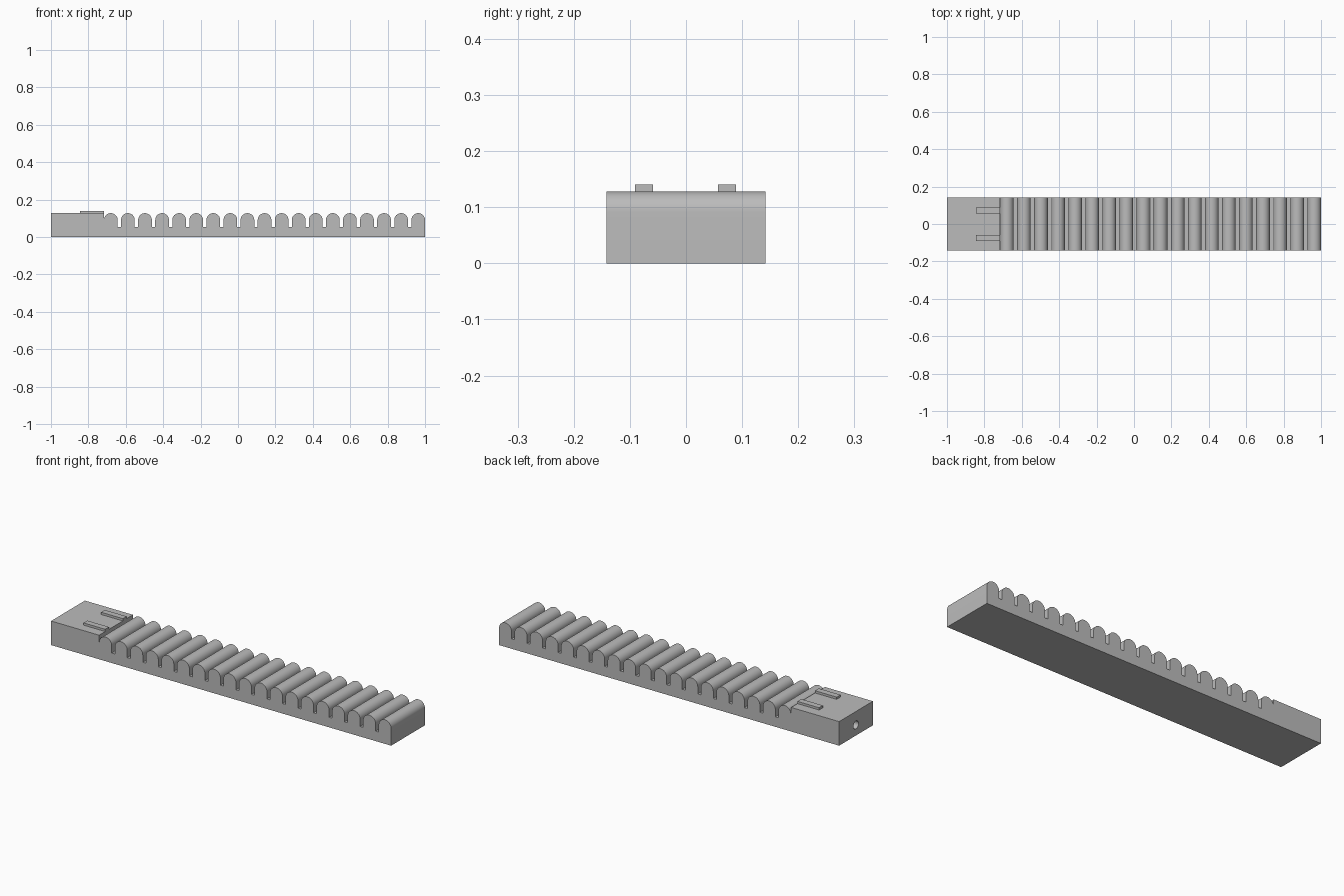
import bpy, bmesh, math
from mathutils import Matrix

cube = bpy.data.objects.get("Cube")
if cube:
    bpy.data.objects.remove(cube)

HALF_WIDTH = 0.142
TOP = 0.128
RIBS = 19
PITCH = 0.0913
RADIUS = 0.0365
SLOT_FLOOR = 0.053
ARC_STEPS = 20

grey = bpy.data.materials.new("Soft grey")
grey.use_nodes = True
colour = (0.5, 0.5, 0.5, 1)
grey.diffuse_color = colour
grey.node_tree.nodes["Principled BSDF"].inputs["Base Color"].default_value = colour


def make_object(name, bm):
    bmesh.ops.recalc_face_normals(bm, faces=bm.faces)
    mesh = bpy.data.meshes.new(name)
    bm.to_mesh(mesh)
    bm.free()
    mesh.materials.append(grey)
    obj = bpy.data.objects.new(name, mesh)
    bpy.context.collection.objects.link(obj)
    return obj


def extrude_profile(name, points, y0, y1):
    bm = bmesh.new()
    face = bm.faces.new([bm.verts.new((x, y0, z)) for x, z in points])
    result = bmesh.ops.extrude_face_region(bm, geom=[face])
    verts = [v for v in result["geom"] if isinstance(v, bmesh.types.BMVert)]
    bmesh.ops.translate(bm, verts=verts, vec=(0, y1 - y0, 0))
    return make_object(name, bm)


# Side profile: flat end block, then round-topped ribs parted by narrow slots
first = 1 - RADIUS - (RIBS - 1) * PITCH
block_end = first - RADIUS
arc_z = TOP - RADIUS
profile = [(1, 0), (-1, 0), (-1, TOP), (block_end - 0.001, TOP),
           (block_end - 0.001, arc_z)]
for i in range(RIBS):
    x = first + i * PITCH
    if i > 0:
        profile.append((x - RADIUS, SLOT_FLOOR))
    for k in range(ARC_STEPS + 1):
        a = math.pi * (1 - k / ARC_STEPS)
        profile.append((x + RADIUS * math.cos(a), arc_z + RADIUS * math.sin(a)))
    if i < RIBS - 1:
        profile.append((x + RADIUS, SLOT_FLOOR))
body = extrude_profile("ribbed_body", profile, -HALF_WIDTH, HALF_WIDTH)

# Round inlet bored into the flat end
bm = bmesh.new()
bmesh.ops.create_cone(bm, cap_ends=True, segments=32, radius1=0.021, radius2=0.021,
                      depth=0.5, matrix=Matrix.Translation((-1, 0, 0.056))
                      @ Matrix.Rotation(math.pi / 2, 4, "Y"))
cutter = make_object("inlet_cutter", bm)
cutter.hide_render = True
bore = body.modifiers.new("Inlet", "BOOLEAN")
bore.operation = "DIFFERENCE"
bore.solver = "EXACT"
bore.object = cutter
bpy.ops.object.select_all(action="DESELECT")
body.select_set(True)
bpy.context.view_layer.objects.active = body
bpy.ops.object.modifier_apply(modifier=bore.name)
bpy.data.objects.remove(cutter)
bpy.ops.object.shade_smooth_by_angle(angle=math.radians(30))

# Two raised bars on the end block
bar = [(-0.845, TOP - 0.004), (block_end - 0.001, TOP - 0.004),
       (block_end - 0.001, 0.14), (-0.845, 0.14)]
for name, y in (("front_bar", -0.075), ("back_bar", 0.073)):
    extrude_profile(name, bar, y - 0.016, y + 0.016)
